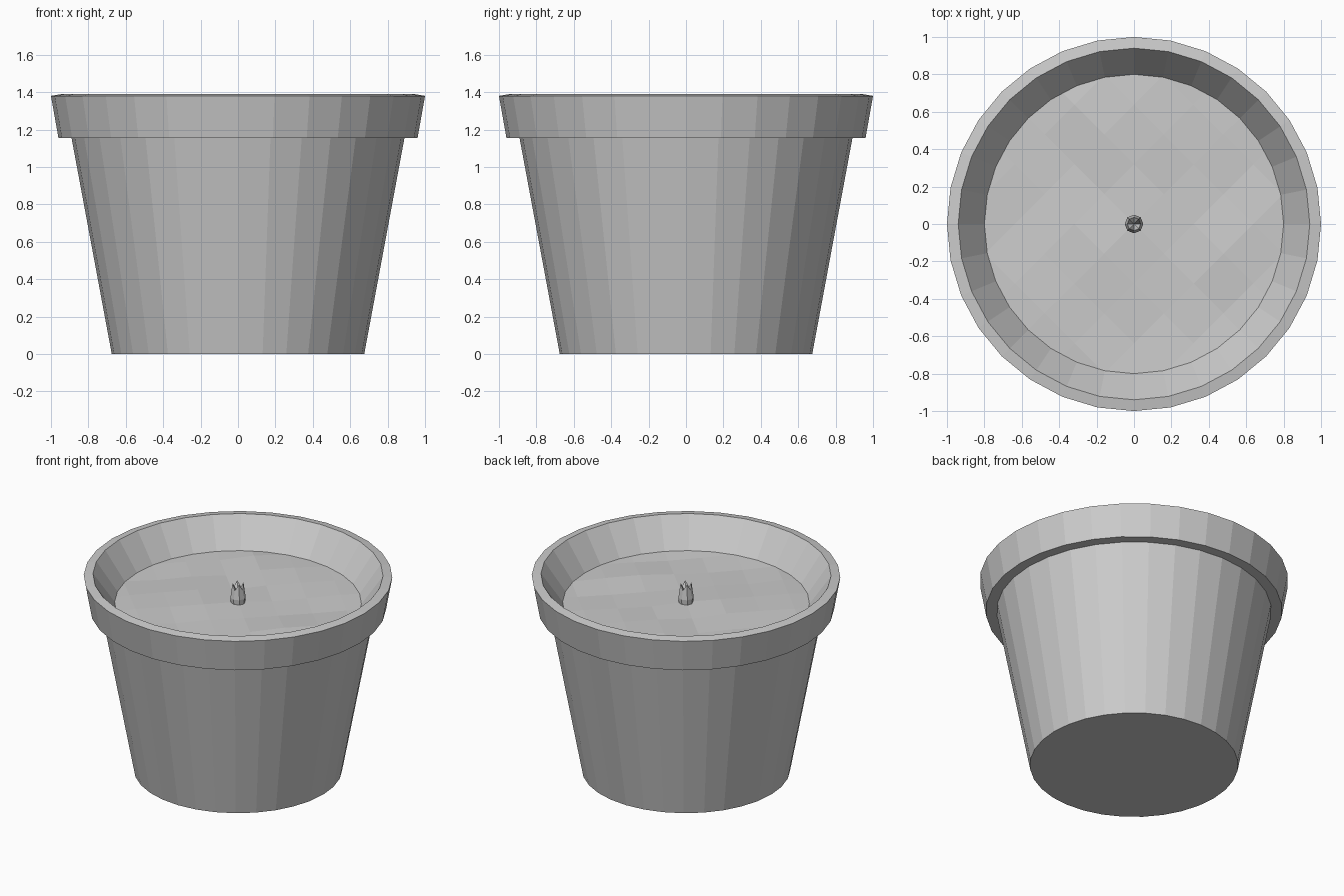
import bpy, bmesh, math, random
from mathutils import Vector

if "Cube" in bpy.data.objects:
    bpy.data.objects.remove(bpy.data.objects["Cube"])

random.seed(4)
SIDES = 32
SOIL_Z = 1.19


def finish(bm, name):
    mesh = bpy.data.meshes.new(name)
    bm.to_mesh(mesh)
    bm.free()
    obj = bpy.data.objects.new(name, mesh)
    bpy.context.collection.objects.link(obj)
    return obj


def ring(bm, r, z, n):
    return [bm.verts.new((r * math.cos(2 * math.pi * i / n),
                          r * math.sin(2 * math.pi * i / n), z)) for i in range(n)]


def bridge(bm, a, b):
    n = len(a)
    for i in range(n):
        j = (i + 1) % n
        bm.faces.new((a[i], a[j], b[j], b[i]))


# Pot: tapered body, overhanging rim and inner wall down to the soil
bm = bmesh.new()
profile = [(0.675, 0), (0.89, 1.155), (0.96, 1.155), (1.0, 1.38), (0.94, 1.39), (0.80, SOIL_Z)]
rings = [ring(bm, r, z, SIDES) for r, z in profile]
for a, b in zip(rings, rings[1:]):
    bridge(bm, a, b)
bm.faces.new(rings[0][::-1])
finish(bm, "pot")

# Soil: diagonal grid trimmed to the pot's inner outline, gently uneven
bm = bmesh.new()
bmesh.ops.create_grid(bm, x_segments=8, y_segments=8, size=0.9)
turn = math.radians(45)
for v in bm.verts:
    x, y = v.co.x, v.co.y
    v.co = (x * math.cos(turn) - y * math.sin(turn), x * math.sin(turn) + y * math.cos(turn), 0)
apothem = 0.80 * math.cos(math.pi / SIDES)
for i in range(SIDES):
    a = 2 * math.pi * (i + 0.5) / SIDES
    normal = Vector((math.cos(a), math.sin(a), 0))
    bmesh.ops.bisect_plane(bm, geom=bm.verts[:] + bm.edges[:] + bm.faces[:], dist=1e-5,
                           plane_co=normal * apothem, plane_no=normal, clear_outer=True)
for v in bm.verts:
    v.co.z = SOIL_Z + (0 if v.is_boundary else random.uniform(-0.012, 0.012))
finish(bm, "soil")

# Sprout: small tapered bud with pointed leaf tips around a hollow centre
bm = bmesh.new()
N = 8
base = ring(bm, 0.045, SOIL_Z - 0.02, N)
mid = ring(bm, 0.050, SOIL_Z + 0.04, N)
top = ring(bm, 0.036, SOIL_Z + 0.10, N)
core = bm.verts.new((0, 0, SOIL_Z + 0.07))
for i, v in enumerate(top):
    v.co.z += 0.045 if i % 2 else 0
bridge(bm, base, mid)
bridge(bm, mid, top)
for i in range(N):
    bm.faces.new((top[i], top[(i + 1) % N], core))
finish(bm, "sprout")
